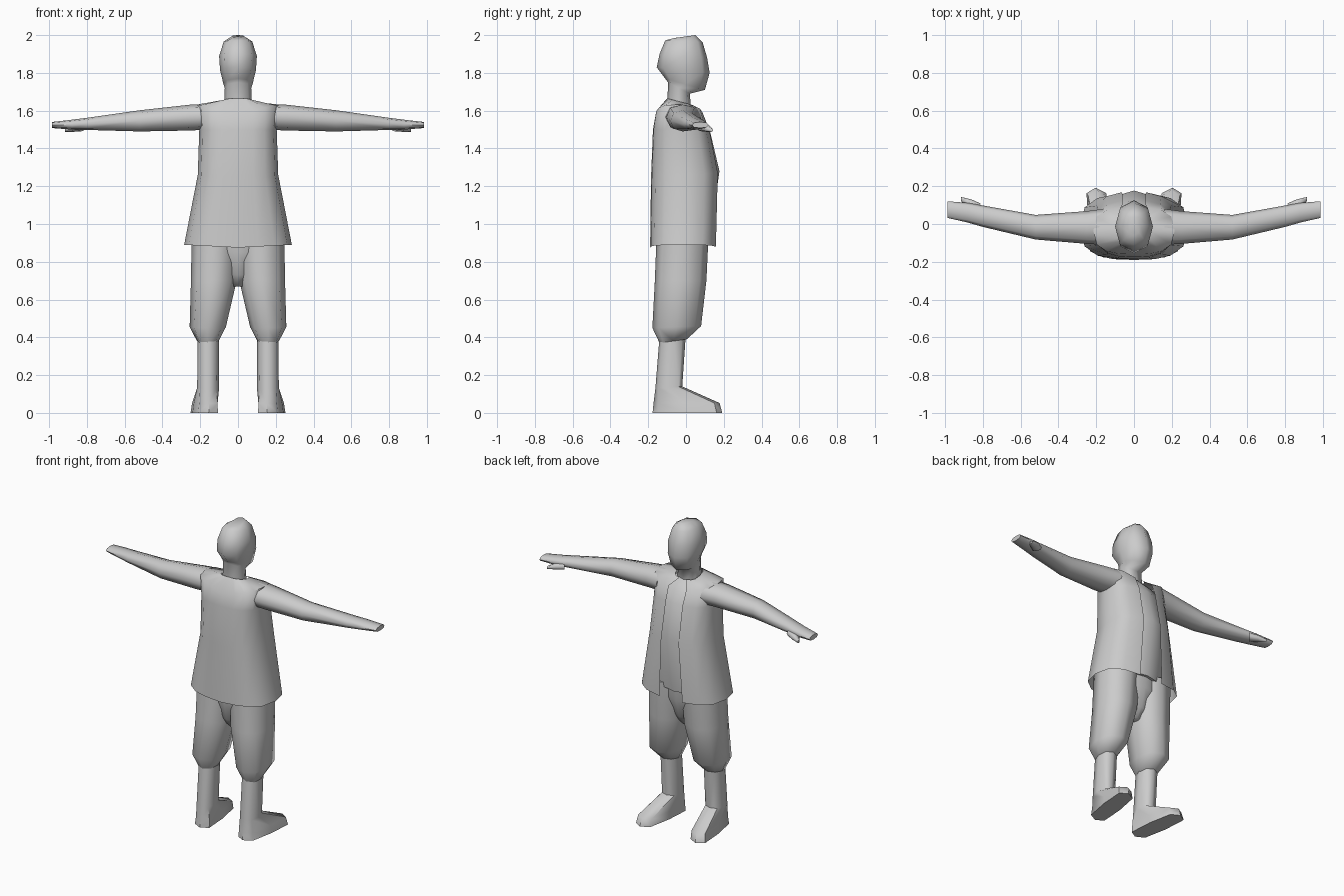
import bpy
from math import sin, cos, radians, copysign

if "Cube" in bpy.data.objects:
    bpy.data.objects.remove(bpy.data.objects["Cube"])

FULL = [i * 45 for i in range(8)]


def power(v, e):
    return copysign(abs(v) ** e, v) if abs(v) > 1e-6 else 0.0


def ring(cx, rx, back, front, lift=0, splay=0, e=0.85, angles=FULL):
    """Tilted cross-section: back/front are (y, z), back is -y."""
    pts = []
    for a in angles:
        u, v = power(cos(radians(a)), e), power(sin(radians(a)), e)
        t = (v + 1) / 2
        y = back[0] + (front[0] - back[0]) * t
        z = back[1] + (front[1] - back[1]) * t + lift * abs(u)
        pts.append((cx + rx * u + splay * t, y, z))
    return pts


def side_ring(x, y0, y1, z0, z1, skew=0, e=0.85):
    """Cross-section of a limb that runs along x."""
    pts = []
    for a in FULL:
        u, v = power(cos(radians(a)), e), power(sin(radians(a)), e)
        pts.append((x + skew * u, (y0 + y1) / 2 + (y1 - y0) / 2 * u,
                    (z0 + z1) / 2 + (z1 - z0) / 2 * v))
    return pts


def loft(name, rings, closed=True, mirror=False, sharp=50):
    n = len(rings[0])
    verts = [p for r in rings for p in r]
    faces = []
    for i in range(len(rings) - 1):
        for j in range(n if closed else n - 1):
            k = (j + 1) % n
            faces.append((i * n + j, i * n + k, (i + 1) * n + k, (i + 1) * n + j))
    if closed:
        faces.append(tuple(reversed(range(n))))
        faces.append(tuple(range(len(verts) - n, len(verts))))
    me = bpy.data.meshes.new(name)
    me.from_pydata(verts, [], faces)
    ob = bpy.data.objects.new(name, me)
    bpy.context.collection.objects.link(ob)
    # consistent outward normals
    bpy.context.view_layer.objects.active = ob
    bpy.ops.object.mode_set(mode='EDIT')
    bpy.ops.mesh.select_all(action='SELECT')
    bpy.ops.mesh.normals_make_consistent(inside=False)
    bpy.ops.object.mode_set(mode='OBJECT')
    me.shade_smooth()
    me.set_sharp_from_angle(angle=radians(sharp))
    if mirror:
        ob.modifiers.new("Mirror", 'MIRROR').use_mirror_merge = False
    return ob


# Head and neck
loft("head", [
    ring(0, .075, (-.10, 1.60), (.03, 1.58)),
    ring(0, .070, (-.095, 1.75), (.02, 1.69)),
    ring(0, .077, (-.11, 1.77), (.10, 1.71)),
    ring(0, .095, (-.155, 1.83), (.125, 1.80)),
    ring(0, .100, (-.14, 1.90), (.112, 1.88)),
    ring(0, .075, (-.11, 1.972), (.088, 1.962)),
    ring(0, .035, (-.06, 1.985), (.05, 2.0)),
], sharp=80)

# Shirt showing through the open jacket
loft("shirt", [
    ring(0, .07, (-.09, 1.64), (.03, 1.62)),
    ring(0, .17, (-.13, 1.56), (.08, 1.57)),
    ring(0, .18, (-.15, 1.50), (.125, 1.50)),
    ring(0, .19, (-.16, 1.26), (.177, 1.28)),
    ring(0, .21, (-.15, .92), (.125, .92)),
], sharp=80)

# Open jacket: a sheet with a gap at the +y side
wrap = [80, 55, 28, 0, -28, -55, -75, -90, -105, -125, -152, -180, -208, -235, -260]
coat = dict(angles=wrap, e=.7)
loft("jacket", [
    ring(0, .08, (-.10, 1.665), (.035, 1.63), **coat),
    ring(0, .215, (-.16, 1.575), (.09, 1.57), lift=.06, **coat),
    ring(0, .205, (-.175, 1.50), (.125, 1.50), **coat),
    ring(0, .213, (-.185, 1.25), (.170, 1.27), **coat),
    ring(0, .285, (-.19, .875), (.160, .875), lift=.015, **coat),
], closed=False, sharp=70)

# Arms with hands
loft("arm", [
    side_ring(.16, -.11, .08, 1.50, 1.635),
    side_ring(.25, -.105, .068, 1.495, 1.632),
    side_ring(.52, -.082, .048, 1.49, 1.602),
    side_ring(.80, -.015, .098, 1.498, 1.562),
    side_ring(.88, .008, .112, 1.50, 1.552),
    side_ring(.985, .032, .12, 1.508, 1.54),
], mirror=True, sharp=70)
loft("thumb", [
    side_ring(.83, .06, .108, 1.49, 1.535, skew=-.02),
    side_ring(.875, .09, .13, 1.488, 1.525, skew=-.015),
    side_ring(.915, .123, .143, 1.487, 1.507),
], mirror=True, sharp=70)

# Baggy knee-length trousers
loft("trouser_seat", [
    ring(0, .225, (-.15, .97), (.11, .97)),
    ring(0, .20, (-.145, .85), (.105, .85)),
    ring(0, .10, (-.12, .73), (.07, .73)),
    ring(0, .03, (-.08, .67), (.03, .67)),
], sharp=80)
loft("trouser_leg", [
    ring(.120, .125, (-.155, .95), (.12, .95)),
    ring(.128, .121, (-.165, .70), (.108, .70)),
    ring(.160, .096, (-.178, .45), (.08, .46)),
    ring(.160, .057, (-.14, .37), (.005, .39)),
], mirror=True, sharp=65)

# Shins and feet turned slightly outward
loft("lower_leg", [
    ring(.158, .056, (-.138, .43), (0, .43)),
    ring(.158, .058, (-.162, .13), (-.02, .14)),
    ring(.153, .058, (-.172, .05), (.178, .052), splay=.045, e=.5),
    ring(.155, .062, (-.177, 0), (.192, 0), splay=.048, e=.5),
], mirror=True, sharp=55)
